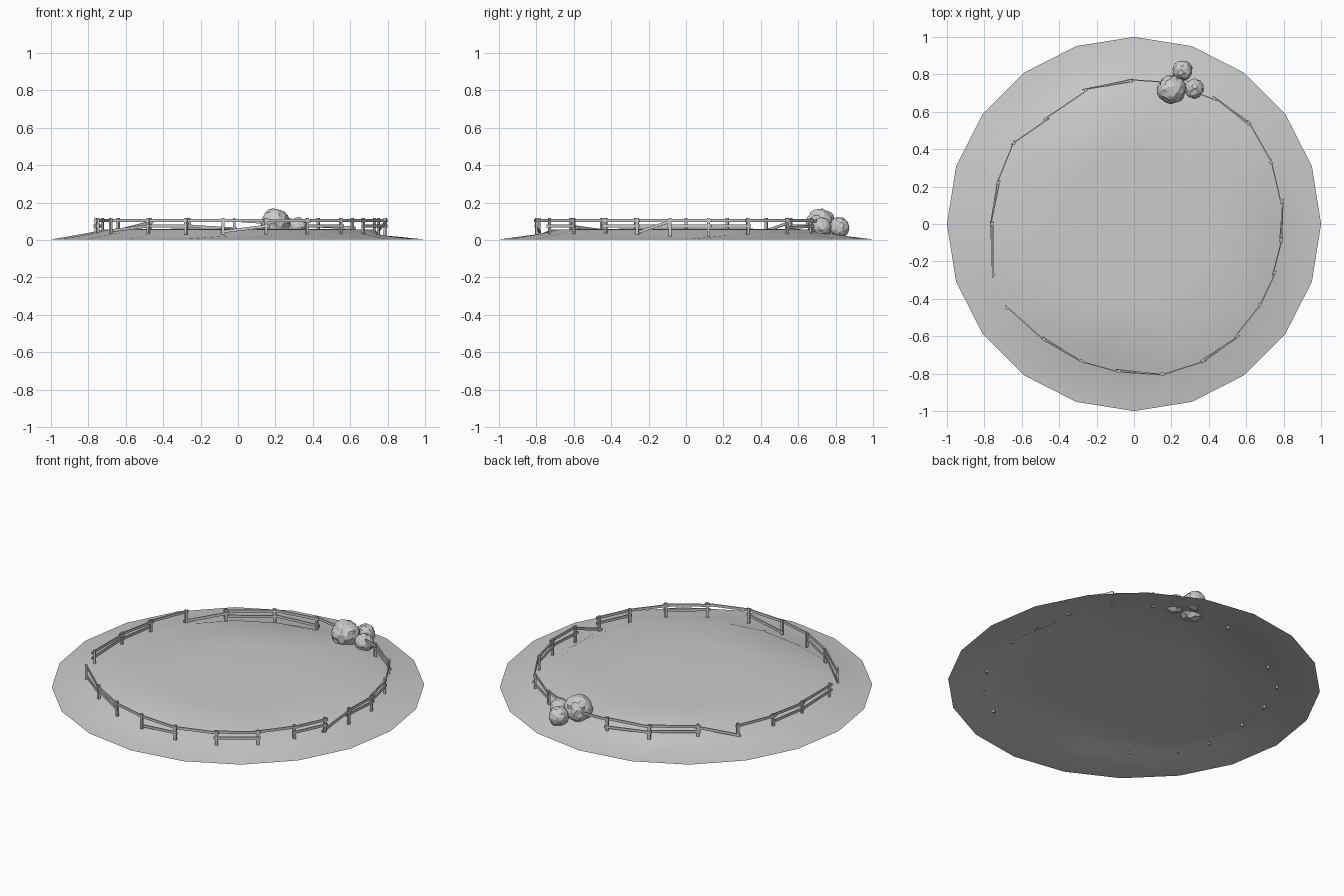
import bpy, bmesh, math, random
from mathutils import Vector, Matrix

if "Cube" in bpy.data.objects:
    bpy.data.objects.remove(bpy.data.objects["Cube"])

random.seed(4)


def finish(bm, name, smooth=False):
    bmesh.ops.recalc_face_normals(bm, faces=bm.faces)
    me = bpy.data.meshes.new(name)
    bm.to_mesh(me)
    bm.free()
    for p in me.polygons:
        p.use_smooth = smooth
    ob = bpy.data.objects.new(name, me)
    bpy.context.collection.objects.link(ob)
    return ob


def beam(bm, a, b, wide, tall):
    """Box from a to b; 'wide' is horizontal thickness, 'tall' the other."""
    a, b = Vector(a), Vector(b)
    d = (b - a).normalized()
    side = d.cross(Vector((0, 0, 1))).normalized()
    up = side.cross(d)
    m = Matrix((d * (b - a).length, side * wide, up * tall)).transposed().to_4x4()
    m.translation = (a + b) / 2
    bmesh.ops.create_cube(bm, size=1, matrix=m)


# mound: open 20-sided sheet with a raised, slightly uneven plateau
def steep(ang):
    s = 0
    for c in (0, 110, 255):
        d = (math.degrees(ang) - c + 180) % 360 - 180
        s = max(s, 1 - abs(d) / 36)
    return s


bm = bmesh.new()
N = 20
rings = []
for k, r in enumerate((1.0, 0.81, 0.72, 0.4)):
    ring = []
    for i in range(N):
        a = 2 * math.pi * i / N
        s = steep(a)
        z = (0.003, 0.036 - 0.018 * s, 0.056, 0.06)[k]
        rr = r - (0.03 * s if k == 1 else 0)
        ring.append(bm.verts.new((rr * math.cos(a), rr * math.sin(a), z)))
    rings.append(ring)
for A, B in zip(rings, rings[1:]):
    for i in range(N):
        j = (i + 1) % N
        bm.faces.new((A[i], A[j], B[j], B[i]))
top = bm.verts.new((0, 0, 0.061))
for i in range(N):
    bm.faces.new((rings[-1][i], rings[-1][(i + 1) % N], top))
finish(bm, "ground_mound", True)

# fence posts, clockwise from the gate gap on the left: x, y, bottom z
posts = [(-.75, -.27, .03), (-.76, 0, .03), (-.725, .22, .03), (-.64, .43, .03),
         (-.47, .56, .03), (-.26, .715, .03), (-.02, .765, .02), (.2, .75, .03),
         (.43, .67, .03), (.61, .54, .03), (.73, .33, .02), (.79, .12, .01),
         (.785, -.085, .01), (.75, -.26, .03), (.67, -.43, .02), (.55, -.60, .03),
         (.37, -.73, .02), (.15, -.80, .03), (-.08, -.785, .03), (-.28, -.73, .03),
         (-.48, -.615, .03), (-.68, -.45, .03)]
bm = bmesh.new()
for x, y, z in posts:
    h = Matrix.Translation((x, y, (z + 0.118) / 2))
    h = h @ Matrix.Rotation(math.atan2(y, x), 4, 'Z')
    bmesh.ops.create_cube(bm, size=1, matrix=h @ Matrix.Diagonal((.012, .015, .118 - z, 1)))
finish(bm, "fence_posts")

# fence rails: start post, heights at both ends (fallen rails slope down)
U, L = 0.105, 0.074
rails = [(0, U, U), (0, L, L), (1, U, U), (1, L, L), (2, U, U), (3, .05, .095),
         (4, U, U), (4, L, L), (5, U, U), (5, L, .06), (6, U, .09), (7, .09, U),
         (8, U, U), (8, L, .065), (9, U, U), (10, U, U), (10, L, L), (11, U, U),
         (11, L, L), (12, .1, .04), (13, U, U), (13, L, L), (14, U, U), (15, U, U),
         (15, L, L), (16, U, U), (17, U, U), (17, L, .045), (18, U, U), (19, U, U),
         (19, L, L), (20, U, U), (20, L, .05)]
bm = bmesh.new()
for i, z0, z1 in rails:
    p, q = Vector(posts[i]), Vector(posts[i + 1])
    p.z, q.z = z0, z1
    out = Vector((p.x + q.x, p.y + q.y, 0)).normalized() * 0.006
    ext = (q - p).normalized() * 0.015
    beam(bm, p - ext + out, q + ext + out * random.choice((-1, 1)), 0.006, 0.015)
finish(bm, "fence_rails")

# bushes: rough faceted balls with raised leaf clumps
for k, (x, y, z, r) in enumerate(((.2, .72, .092, .078), (.26, .82, .068, .055),
                                  (.32, .725, .068, .053))):
    bm = bmesh.new()
    bmesh.ops.create_icosphere(bm, subdivisions=3, radius=r)
    for v in bm.verts:
        v.co *= random.uniform(0.91, 1.03)
    bmesh.ops.translate(bm, verts=bm.verts, vec=(x, y, z))
    finish(bm, f"bush_{k + 1}")
